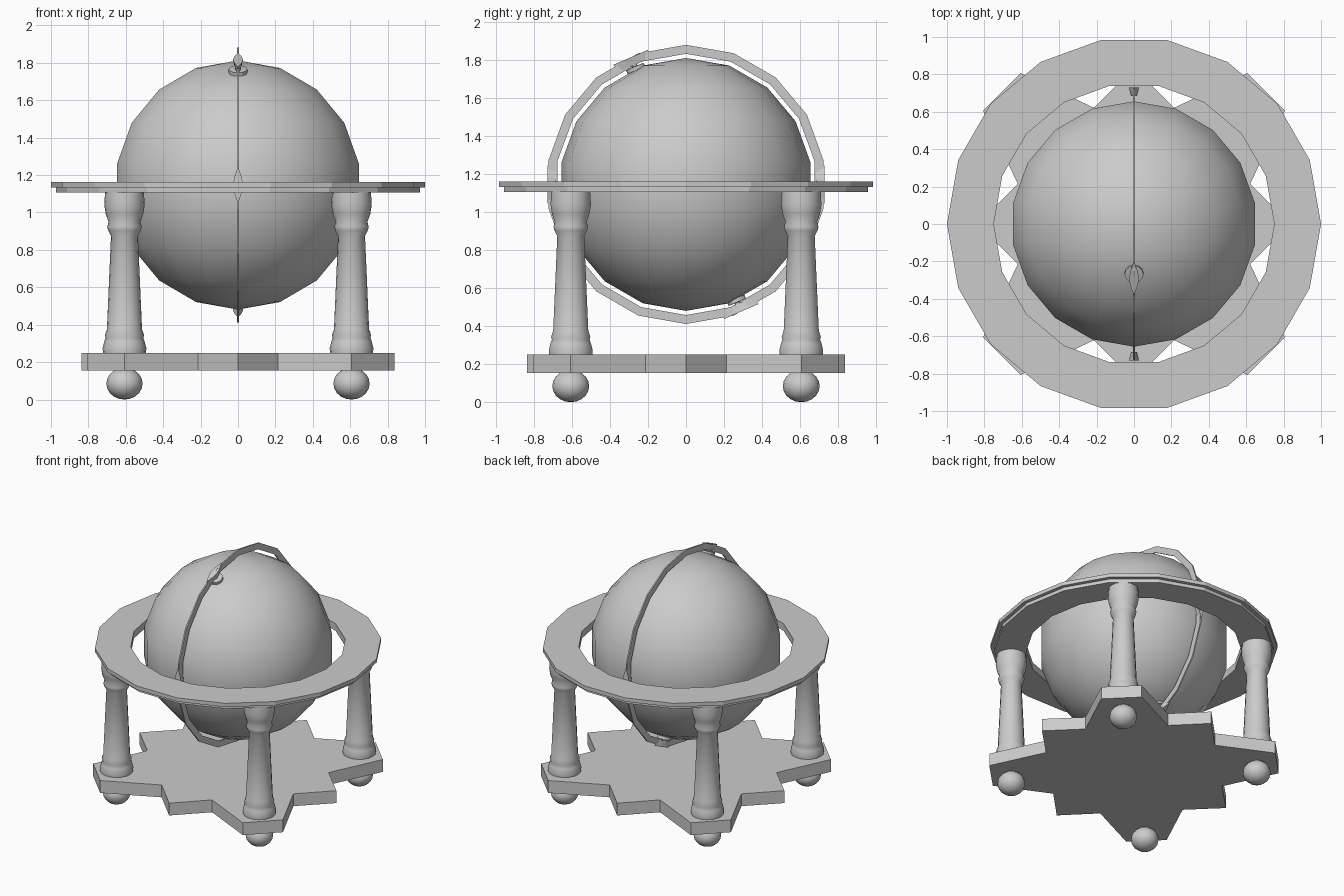
import bpy, bmesh
from math import sin, cos, pi, radians
from mathutils import Matrix, Vector

if "Cube" in bpy.data.objects:
    bpy.data.objects.remove(bpy.data.objects["Cube"])

CZ = 1.147          # globe centre height
TILT = radians(23.5)


def finish(name, bm, matrix=None, smooth=None):
    bmesh.ops.recalc_face_normals(bm, faces=bm.faces)
    me = bpy.data.meshes.new(name)
    bm.to_mesh(me)
    bm.free()
    if matrix:
        me.transform(matrix)
    ob = bpy.data.objects.new(name, me)
    bpy.context.collection.objects.link(ob)
    if smooth:
        bpy.ops.object.select_all(action='DESELECT')
        ob.select_set(True)
        bpy.context.view_layer.objects.active = ob
        bpy.ops.object.shade_smooth_by_angle(angle=radians(smooth))
    return ob


def lathe(name, profile, n, closed=False, matrix=None, smooth=None):
    """Spin an (r, z) profile around z; closed profiles make rings."""
    bm = bmesh.new()
    rings = [[bm.verts.new((r * cos(2 * pi * i / n), r * sin(2 * pi * i / n), z))
              for i in range(n)] for r, z in profile]
    pairs = list(zip(rings, rings[1:]))
    if closed:
        pairs.append((rings[-1], rings[0]))
    else:
        bm.faces.new(rings[0])
        bm.faces.new(rings[-1])
    for a, b in pairs:
        for i in range(n):
            j = (i + 1) % n
            bm.faces.new((a[i], a[j], b[j], b[i]))
    return finish(name, bm, matrix, smooth)


def sphere(name, u, v, matrix, smooth):
    bm = bmesh.new()
    bmesh.ops.create_uvsphere(bm, u_segments=u, v_segments=v, radius=1)
    return finish(name, bm, matrix, smooth)


# globe
sphere("globe", 18, 9, Matrix.Translation((0, 0, CZ)) @ Matrix.Scale(0.666, 4), 60)

# stepped horizon ring
lathe("horizon_ring", [(0.75, 1.107), (0.973, 1.107), (0.973, 1.133),
                       (1.0, 1.133), (1.0, 1.162), (0.75, 1.162)], 18, True)

# upright meridian ring
lathe("meridian_ring", [(0.688, -0.005), (0.735, -0.005), (0.735, 0.005), (0.688, 0.005)],
      18, True, Matrix.Translation((0, 0, CZ)) @ Matrix.Rotation(-pi / 2, 4, 'Y'))


# swellings on the meridian ring, at the poles and at the horizon
def radial(angle):
    return Matrix.Translation((0, 0, CZ)) @ Matrix.Rotation(angle, 4, 'X')


def swelling(name, angle):
    outline = [(0, -0.1), (0.02, -0.04), (0.027, 0), (0.02, 0.04), (0, 0.1),
               (-0.02, 0.04), (-0.027, 0), (-0.02, -0.04)]
    bm = bmesh.new()
    lo = [bm.verts.new((x * 0.6, y * 0.85, 0.685)) for x, y in outline]
    hi = [bm.verts.new((x, y, 0.73)) for x, y in outline]
    bm.faces.new(lo)
    bm.faces.new(hi)
    for i in range(8):
        j = (i + 1) % 8
        bm.faces.new((lo[i], lo[j], hi[j], hi[i]))
    finish(name, bm, radial(angle))


for name, a in (("north", TILT), ("south", TILT + pi),
                ("front", pi / 2), ("back", -pi / 2)):
    swelling(name + "_swelling", a)

# pivot pins with washers
for name, a in (("north", TILT), ("south", TILT + pi)):
    lathe(name + "_pivot", [(0.05, 0.655), (0.05, 0.676), (0.015, 0.678), (0.015, 0.7)],
          12, matrix=radial(a), smooth=30)

# star-shaped base plate
bm = bmesh.new()
quarter = [(0.837, 0), (0.621, 0.214), (0.807, 0.607), (0.607, 0.807), (0.214, 0.621)]
pts = []
for k in range(4):
    rot = Matrix.Rotation(k * pi / 2, 3, 'Z')
    pts += [rot @ Vector((x, y, 0.155)) for x, y in quarter]
face = bm.faces.new([bm.verts.new(p) for p in pts])
ext = bmesh.ops.extrude_face_region(bm, geom=[face])
bmesh.ops.translate(bm, vec=(0, 0, 0.095),
                    verts=[e for e in ext["geom"] if isinstance(e, bmesh.types.BMVert)])
finish("base_plate", bm)

# turned columns and ball feet
column = [(0.115, 0.25), (0.117, 0.275), (0.108, 0.31), (0.101, 0.33), (0.105, 0.345),
          (0.094, 0.375), (0.072, 0.875), (0.088, 0.905), (0.092, 0.925), (0.085, 0.95),
          (0.1, 0.99), (0.108, 1.04), (0.104, 1.107)]
for sx, nx in ((-1, "left"), (1, "right")):
    for sy, ny in ((-1, "front"), (1, "back")):
        pos = Matrix.Translation((0.607 * sx, 0.607 * sy, 0))
        lathe(f"{ny}_{nx}_column", column, 18, matrix=pos, smooth=40)
        sphere(f"{ny}_{nx}_foot", 16, 10,
               pos @ Matrix.Translation((0, 0, 0.085)) @ Matrix.Diagonal((0.097, 0.097, 0.085, 1)), 60)
